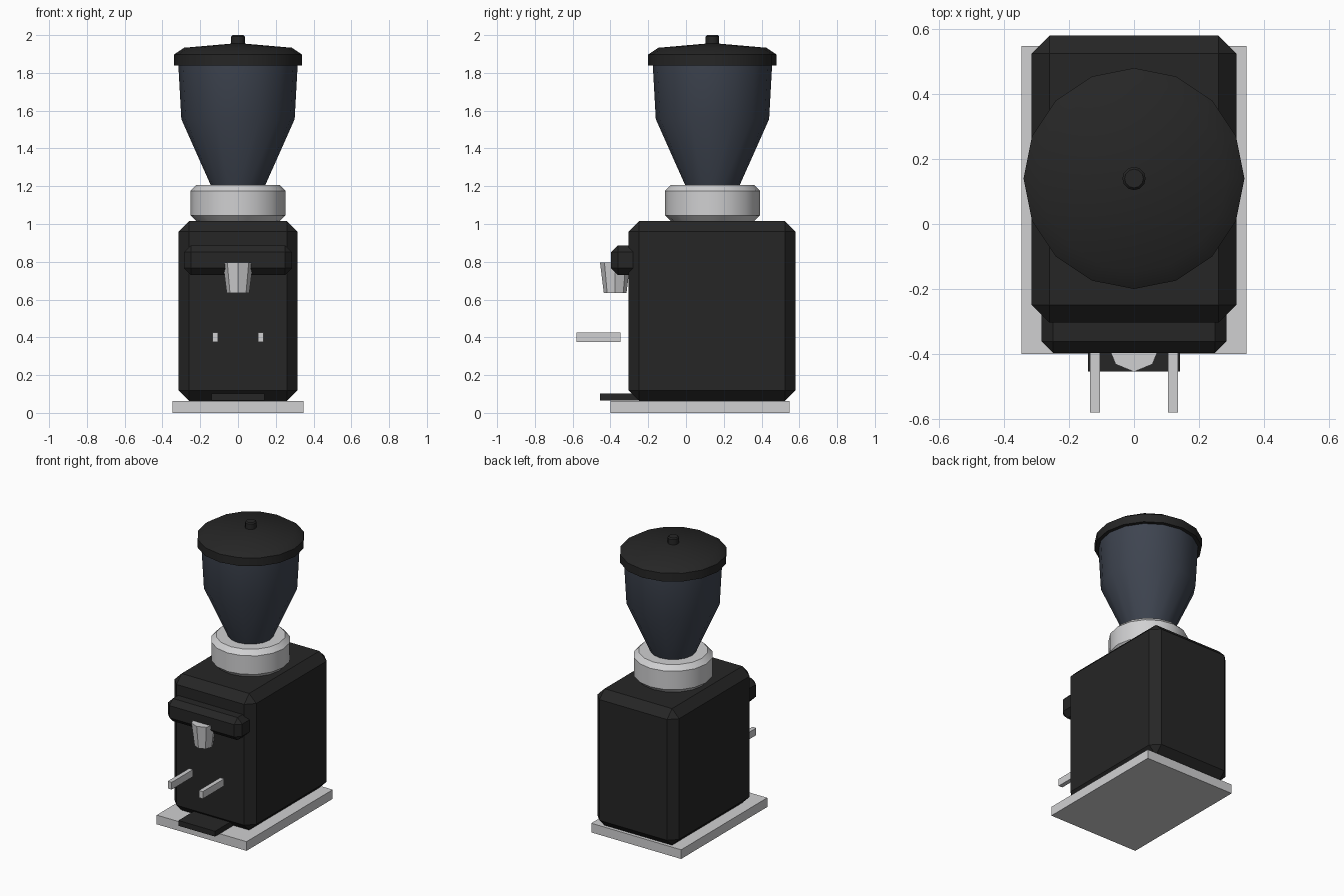
import bpy, bmesh, math

if "Cube" in bpy.data.objects:
    bpy.data.objects.remove(bpy.data.objects["Cube"])


def material(name, rgb):
    m = bpy.data.materials.new(name)
    m.diffuse_color = (*rgb, 1)
    m.use_nodes = True
    m.node_tree.nodes["Principled BSDF"].inputs["Base Color"].default_value = m.diffuse_color
    return m


BLACK = material("matte black", (0.019, 0.019, 0.019))
SILVER = material("light silver", (0.63, 0.63, 0.64))
SMOKE = material("smoked blue grey", (0.048, 0.058, 0.080))


def finish(bm, name, mat):
    bmesh.ops.recalc_face_normals(bm, faces=bm.faces)
    mesh = bpy.data.meshes.new(name)
    bm.to_mesh(mesh)
    bm.free()
    mesh.materials.append(mat)
    ob = bpy.data.objects.new(name, mesh)
    bpy.context.collection.objects.link(ob)
    return ob


def box(name, mat, x, y, z, chamfer=0):
    """Box from (min, max) ranges with an optional flat chamfer."""
    bm = bmesh.new()
    bmesh.ops.create_cube(bm, size=1)
    for v in bm.verts:
        v.co = [r[0] if c < 0 else r[1] for c, r in zip(v.co, (x, y, z))]
    if chamfer:
        bmesh.ops.bevel(bm, geom=bm.edges[:], offset=chamfer, segments=1,
                        affect='EDGES', profile=0.5)
    return finish(bm, name, mat)


def lathe(name, mat, profile, y, sides=16, smooth=True):
    """Closed turned part from (radius, height) pairs."""
    bm = bmesh.new()
    rings = []
    for r, z in profile:
        rings.append([bm.verts.new((r * math.cos(a), y + r * math.sin(a), z))
                      for a in (2 * math.pi * i / sides for i in range(sides))])
    for lo, hi in zip(rings, rings[1:]):
        for i in range(sides):
            j = (i + 1) % sides
            bm.faces.new((lo[i], lo[j], hi[j], hi[i]))
    bm.faces.new(rings[0])
    bm.faces.new(rings[-1])
    ob = finish(bm, name, mat)
    if smooth:
        bpy.ops.object.select_all(action='DESELECT')
        ob.select_set(True)
        bpy.context.view_layer.objects.active = ob
        bpy.ops.object.shade_smooth_by_angle(angle=math.radians(32))
    return ob


# Base, housing and front parts
box("base_plate", SILVER, (-0.346, 0.346), (-0.40, 0.548), (0, 0.064))
box("housing", BLACK, (-0.315, 0.315), (-0.304, 0.58), (0.064, 1.015), 0.055)
box("front_bar", BLACK, (-0.285, 0.285), (-0.397, -0.245), (0.73, 0.887), 0.036)
box("drip_tray", BLACK, (-0.141, 0.141), (-0.454, -0.25), (0.065, 0.102))

# Two holder prongs
for side, label in ((-1, "left"), (1, "right")):
    cx = 0.12 * side
    box(label + "_prong", SILVER, (cx - 0.015, cx + 0.015), (-0.58, -0.346), (0.375, 0.425))

# Tapered eight-sided spout
lathe("spout", SILVER, [(0.06, 0.635), (0.08, 0.795)], -0.375, 8, False)

# Collar, hopper, lid and knob share one axis
AXIS = 0.14
lathe("collar", SILVER, [(0.22, 1.015), (0.252, 1.046), (0.252, 1.175), (0.22, 1.207)], AXIS)
lathe("hopper", SMOKE, [(0.14, 1.19), (0.145, 1.207), (0.30, 1.555), (0.316, 1.845)], AXIS)
lathe("lid", BLACK, [(0.34, 1.84), (0.34, 1.897), (0.286, 1.933), (0.034, 1.955)], AXIS)
lathe("lid_knob", BLACK, [(0.036, 1.945), (0.036, 1.992), (0.029, 2.0)], AXIS, 12)
